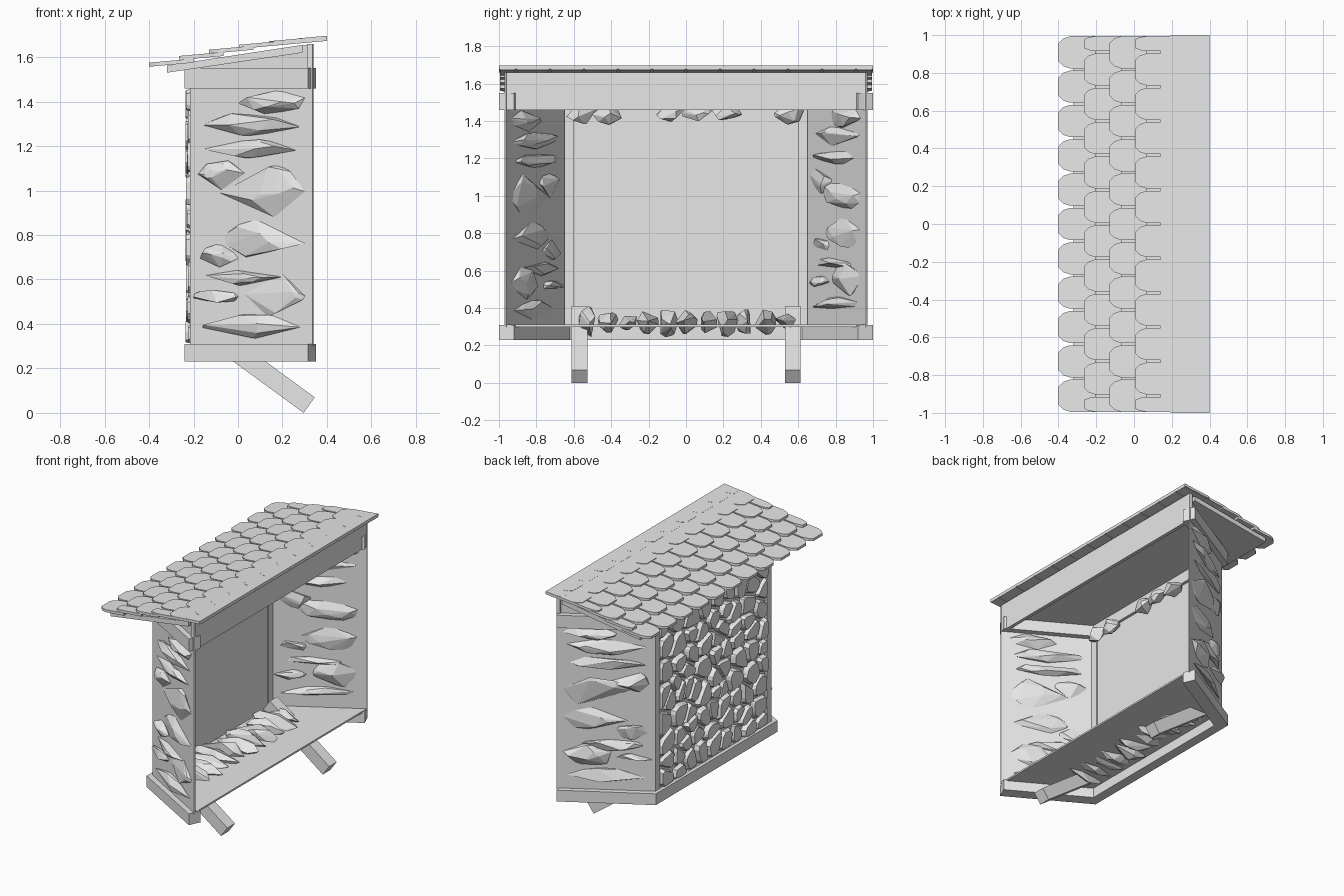
import bpy, bmesh, random
from mathutils import Vector, Matrix

random.seed(7)
cube = bpy.data.objects.get("Cube")
if cube:
    bpy.data.objects.remove(cube, do_unlink=True)

grey = bpy.data.materials.new("light grey")
grey.use_nodes = True
grey.diffuse_color = (0.8, 0.8, 0.8, 1)
grey.node_tree.nodes["Principled BSDF"].inputs["Base Color"].default_value = (0.8, 0.8, 0.8, 1)


def finish(name, bm):
    bmesh.ops.recalc_face_normals(bm, faces=bm.faces)
    mesh = bpy.data.meshes.new(name)
    bm.to_mesh(mesh)
    bm.free()
    mesh.materials.append(grey)
    obj = bpy.data.objects.new(name, mesh)
    bpy.context.collection.objects.link(obj)
    return obj


def extrude(bm, points, offset):
    """Add a flat outline pushed along a vector."""
    face = bm.faces.new([bm.verts.new(p) for p in points])
    out = bmesh.ops.extrude_face_region(bm, geom=[face], use_keep_orig=True)
    top = [v for v in out["geom"] if isinstance(v, bmesh.types.BMVert)]
    bmesh.ops.translate(bm, verts=top, vec=Vector(offset))
    return top


def solid(name, points, offset):
    bm = bmesh.new()
    extrude(bm, points, offset)
    return finish(name, bm)


def box(name, x, y, z):
    pts = [(x[0], y[0], z[0]), (x[1], y[0], z[0]), (x[1], y[1], z[0]), (x[0], y[1], z[0])]
    return solid(name, pts, (0, 0, z[1] - z[0]))


def stone(bm, centre, along, normal, size):
    """Add a faceted long boulder with pointed ends."""
    along, normal = Vector(along).normalized(), Vector(normal).normalized()
    frame = Matrix((along, normal, along.cross(normal))).transposed()
    dirs = [Vector((1, 0, random.uniform(-.3, .3))), Vector((-1, 0, random.uniform(-.3, .3)))]
    for _ in range(14):
        d = Vector([random.gauss(0, 1) for _ in range(3)])
        d.x *= 0.8
        dirs.append(d.normalized())
    verts = [bm.verts.new(Vector(centre) + frame @ Vector([a * s for a, s in zip(d, size)])) for d in dirs]
    out = bmesh.ops.convex_hull(bm, input=verts)
    bmesh.ops.delete(bm, geom=[v for v in out["geom_interior"] if isinstance(v, bmesh.types.BMVert)], context="VERTS")


# Plan of the bay: narrow at the outer face, wide at the opening
BACK, OPEN, NARROW, WIDE = -0.215, 0.335, 0.65, 0.97
SLOPE = (WIDE - NARROW) / (OPEN - BACK)
FLOOR, TOP = 0.31, 1.46


def wall_y(x):
    return NARROW + (x - BACK) * SLOPE


# Base and top mouldings
half = [(0.315, 1.0), (-0.24, 0.68)]
inner = [(-0.17, 0.62), (0.35, 0.92)]
ring = half + [(x, -y) for x, y in reversed(half)] + [(x, -y) for x, y in reversed(inner)] + inner
for name, z, height in (("base_moulding", 0.23, 0.08), ("top_moulding", TOP, 0.09)):
    solid(name, [(x, y, z) for x, y in ring], (0, 0, height))

# Floor and ceiling
plan = [(OPEN, WIDE), (BACK, NARROW), (BACK, -NARROW), (OPEN, -WIDE)]
for name, z in (("floor", 0.3), ("ceiling", 1.54)):
    solid(name, [(x, y, z) for x, y in plan], (0, 0, 0.012))

# Slanted side walls, with corner posts and support brackets
for side, label in ((1, "left"), (-1, "right")):
    outline = [(BACK, side * NARROW, 0.3), (OPEN, side * WIDE, 0.3),
               (OPEN, side * WIDE, 1.66), (BACK, side * NARROW, 1.56)]
    solid(label + "_wall", outline, (0.004, -0.008 * side, 0))
    box(label + "_corner_post", (BACK, -0.18), sorted((side * 0.6, side * NARROW)), (FLOOR, TOP))
    y = 0.57 * side
    bracket = [(0.295, 0), (0.345, 0.07), (-0.12, 0.41), (-0.17, 0.34)]
    solid(label + "_bracket", [(x, y - 0.042, z) for x, z in bracket], (0, 0.085, 0))

# Outer panel, and header over the opening
box("outer_panel", (-0.2, -0.19), (-0.62, 0.62), (0.3, 1.56))
box("header", (0.31, OPEN), (-WIDE, WIDE), (TOP, 1.66))

# Flagstones on the outer panel: clipped cells around jittered seeds
COLS, ROWS = 9, 9
dy, dz = 1.2 / COLS, (TOP - FLOOR) / ROWS
seeds = [Vector((-0.2, -0.6 + (i + 0.5 + random.uniform(-.42, .42)) * dy,
                 FLOOR + (j + 0.5 + random.uniform(-.42, .42)) * dz))
         for i in range(COLS) for j in range(ROWS)]
flags = bmesh.new()
for s in seeds:
    cell = bmesh.new()
    cell.faces.new([cell.verts.new((-0.2, y, z)) for y, z in
                    ((-0.6, FLOOR), (0.6, FLOOR), (0.6, TOP), (-0.6, TOP))])
    for t in seeds:
        gap = t - s
        if 0 < gap.length < 0.5:
            bmesh.ops.bisect_plane(cell, geom=cell.verts[:] + cell.edges[:] + cell.faces[:],
                                   plane_co=s + gap / 2 - gap.normalized() * 0.007,
                                   plane_no=gap, clear_outer=True)
    if cell.faces:
        cell.faces.ensure_lookup_table()
        pts = [v.co.copy() for v in cell.faces[0].verts]
        mid = sum(pts, Vector()) / len(pts)
        # soften corners by cutting each one
        soft = []
        for k, p in enumerate(pts):
            soft += [p.lerp(pts[k - 1], 0.2), p.lerp(pts[(k + 1) % len(pts)], 0.2)]
        top = extrude(flags, soft, (-random.uniform(0.022, 0.036), 0, 0))
        for v in top:
            v.co.y += (mid.y - v.co.y) * 0.16
            v.co.z += (mid.z - v.co.z) * 0.16
    cell.free()
finish("panel_flagstones", flags)

# Boulders set through the side walls: x start, x end, z, half height
LAYERS = [(0, .3, 1.4, .06), (-.16, .28, 1.3, .055), (-.16, .26, 1.19, .045),
          (-.18, .03, 1.06, .08), (-.08, .3, 1.0, .13), (-.06, .3, .78, .09),
          (-.17, 0, .71, .06), (-.15, .2, .61, .04), (-.2, 0, .52, .04),
          (.03, .3, .53, .1), (-.16, .28, .39, .055)]
for side, label in ((1, "left"), (-1, "right")):
    bm = bmesh.new()
    for x0, x1, z, h in LAYERS:
        x = (x0 + x1) / 2
        stone(bm, (x, side * wall_y(x), z + (0.02 if side > 0 else 0)),
              (1, side * SLOPE, 0), (-SLOPE, side, 0),
              ((x1 - x0) * 0.58, random.uniform(0.035, 0.055), h))
    finish(label + "_wall_boulders", bm)

# Boulders bedded in the floor, and a few along the top of the panel
bm = bmesh.new()
for i in range(11):
    stone(bm, (random.uniform(-.06, 0), -0.52 + i * 0.105, 0.325), (1, random.uniform(-.15, .15), 0.0),
          (0, 1, 0), (random.uniform(.14, .2), .06, random.uniform(.04, .09)))
finish("floor_boulders", bm)
bm = bmesh.new()
for y in (-0.56, -0.42, -0.08, 0.06, 0.22, 0.55):
    stone(bm, (-0.15, y, 1.44), (0, 1, random.uniform(-.2, .2)), (1, 0, 0), (.08, .05, .06))
finish("top_boulders", bm)

# Sloping roof board
solid("roof_board", [(-0.32, -WIDE, 1.53), (0.29, -WIDE, 1.62), (0.29, -WIDE, 1.655), (-0.32, -WIDE, 1.562)],
      (0, 2 * WIDE, 0))

# Roof tiles in overlapping rows with chamfered tips
PITCH, RISE, STEP = 2 / 11, 0.09, 0.135
lift = 0
for row, extra in enumerate((0, .018, .016, .01, .004, .001)):
    lift += extra
    tip = -0.4 + STEP * row
    end = 0.4 if row > 2 else tip + 0.2
    gap = 0.006 if row < 4 else 0
    bm = bmesh.new()
    shift = 0.5 * (row % 2)
    for i in range(12 if shift else 11):
        y0 = max(-1, -1 + (i - shift) * PITCH) + gap
        y1 = min(1, -1 + (i + 1 - shift) * PITCH) - gap
        w = y1 - y0
        edge = [(end, 0), (tip + 0.06, 0), (tip + 0.025, 0.07), (tip, 0.22)]
        pts = [(x, y0 + f * w) for x, f in edge] + [(x, y1 - f * w) for x, f in reversed(edge)]
        extrude(bm, [(x, y, 1.557 + lift + (x + 0.4) * RISE) for x, y in pts], (0, 0, 0.018))
    finish("roof_tiles_row_%d" % (row + 1), bm)
